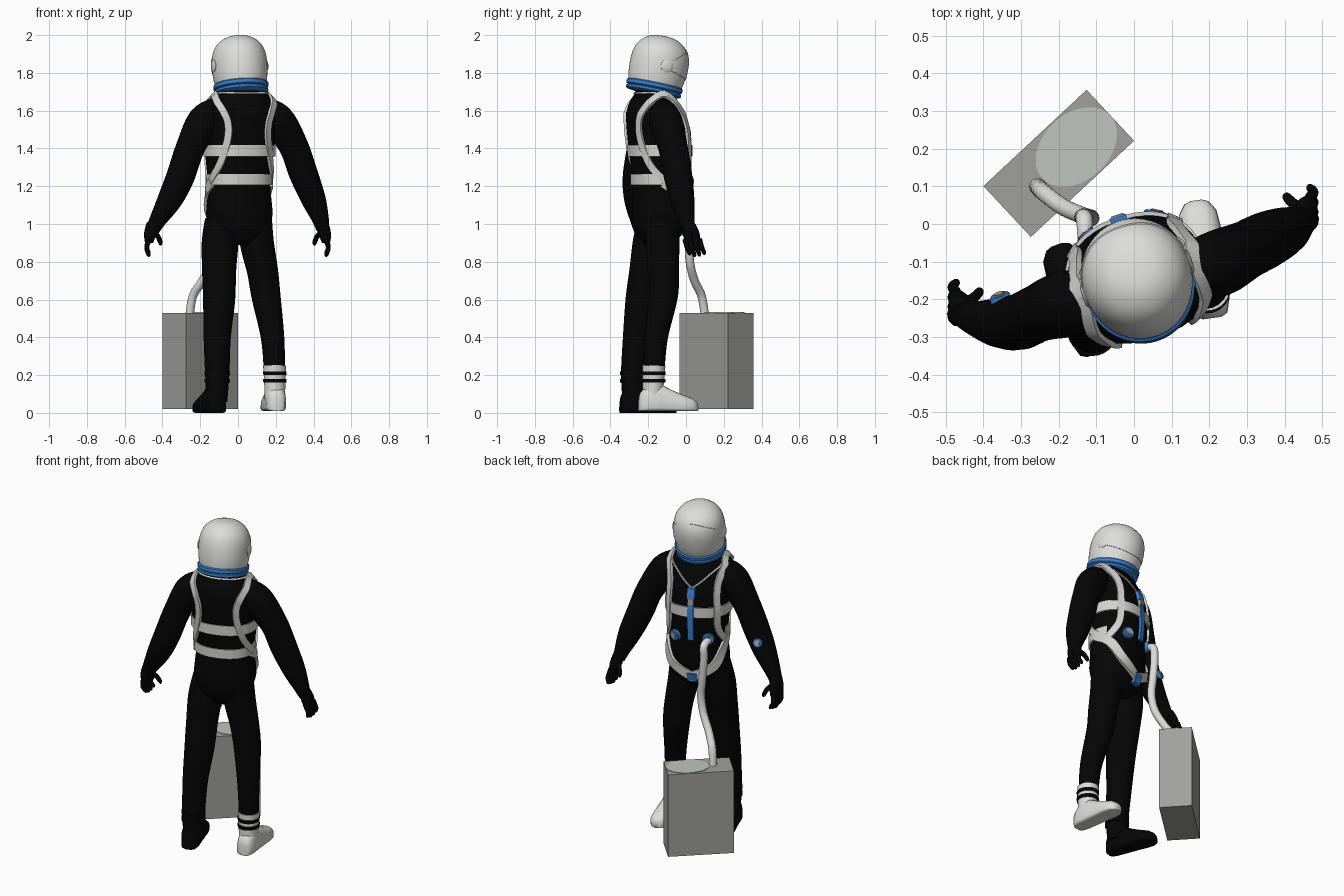
import bpy, bmesh, math
from math import sin, cos, pi, radians
from mathutils import Vector, Matrix

if "Cube" in bpy.data.objects:
    bpy.data.objects.remove(bpy.data.objects["Cube"])


def material(name, rgb):
    m = bpy.data.materials.new(name)
    m.diffuse_color = (*rgb, 1)
    m.use_nodes = True
    m.node_tree.nodes["Principled BSDF"].inputs["Base Color"].default_value = m.diffuse_color
    return m


BLACK = material("suit black", (0.0015, 0.0015, 0.0015))
WHITE = material("white", (0.72, 0.73, 0.70))
STRAP = material("strap white", (0.64, 0.64, 0.62))
BLUE = material("blue", (0.04, 0.22, 0.62))
GREY = material("box grey", (0.35, 0.35, 0.34))
PALE = material("lid pale grey", (0.52, 0.56, 0.52))
ORANGE = material("tan", (0.45, 0.30, 0.18))


def loft(name, rings, mat, angle=40):
    """Skin a list of equal-length closed rings, with capped ends."""
    bm = bmesh.new()
    vs = [[bm.verts.new(p) for p in ring] for ring in rings]
    n = len(vs[0])
    for a, b in zip(vs, vs[1:]):
        for i in range(n):
            bm.faces.new((a[i], a[(i + 1) % n], b[(i + 1) % n], b[i]))
    bm.faces.new(vs[0])
    bm.faces.new(vs[-1])
    bmesh.ops.recalc_face_normals(bm, faces=bm.faces)
    me = bpy.data.meshes.new(name)
    bm.to_mesh(me)
    bm.free()
    me.materials.append(mat)
    for p in me.polygons:
        p.use_smooth = True
    me.set_sharp_from_angle(angle=radians(angle))
    ob = bpy.data.objects.new(name, me)
    bpy.context.collection.objects.link(ob)
    return ob


def spline(pts, sub=6):
    """Catmull-Rom samples through points of any dimension."""
    p = [pts[0]] + list(pts) + [pts[-1]]
    out = []
    for k in range(1, len(p) - 2):
        for j in range(sub):
            t = j / sub
            out.append([0.5 * (2 * b + (c - a) * t + (2 * a - 5 * b + 4 * c - d) * t * t
                               + (3 * b - a - 3 * c + d) * t ** 3)
                        for a, b, c, d in zip(p[k - 1], p[k], p[k + 1], p[k + 2])])
    return out + [list(pts[-1])]


def tube(name, pts, mat, n=20, sub=6, ribs=0.0):
    """Round tube through (x, y, z, radius) points."""
    q = spline(pts, sub)
    c = [Vector(v[:3]) for v in q]
    s, rings = Vector((0.8, 0.6, 0.02)), []
    for i, v in enumerate(q):
        t = (c[min(i + 1, len(c) - 1)] - c[max(i - 1, 0)]).normalized()
        s = (s - t * s.dot(t)).normalized()
        w = t.cross(s)
        r = v[3] + ribs * (i % 2)
        rings.append([c[i] + r * (s * cos(2 * pi * k / n) + w * sin(2 * pi * k / n)) for k in range(n)])
    return loft(name, rings, mat)


def lathe(name, prof, mat, M, n=40, sy=1.0):
    return loft(name, [[M @ Vector((r * cos(2 * pi * k / n), sy * r * sin(2 * pi * k / n), h))
                        for k in range(n)] for r, h in prof], mat)


def facing(pos, normal):
    return Matrix.Translation(pos) @ Vector(normal).to_track_quat('Z', 'Y').to_matrix().to_4x4()


def dial(name, pos, normal, r=0.034):
    M = facing(pos, normal)
    lathe(name, [(r, -0.015), (r, 0.006), (r * 0.85, 0.011), (r * 0.6, 0.011)], BLUE, M, 24)
    lathe(name + "_rim", [(r * 0.58, 0), (r * 0.58, 0.013), (r * 0.4, 0.014)], ORANGE, M, 20)
    lathe(name + "_face", [(r * 0.46, 0), (r * 0.46, 0.016)], GREY, M, 20)


# ---- torso: rounded sections (z, forward shift, half width, half depth)
BODY = Matrix.Translation((0.01, -0.145, 0)) @ Matrix.Rotation(radians(18), 4, 'Z')
SEC = [(0.89, 0, 0.07, 0.07), (0.95, 0.005, 0.15, 0.12), (1.05, 0.008, 0.178, 0.142),
       (1.2, 0.012, 0.163, 0.143), (1.3, 0.012, 0.172, 0.152), (1.4, 0.006, 0.184, 0.158),
       (1.5, -0.006, 0.19, 0.156), (1.58, -0.02, 0.192, 0.146), (1.64, -0.027, 0.182, 0.122),
       (1.69, -0.024, 0.142, 0.096), (1.75, -0.015, 0.10, 0.09)]


def section(z):
    for a, b in zip(SEC, SEC[1:]):
        if z <= b[0]:
            break
    t = (z - a[0]) / (b[0] - a[0])
    return [p + (q - p) * t for p, q in zip(a, b)][1:]


def skin(phi, z, off=0.0):
    """World point on the torso and its outward direction; phi 90 is the chest."""
    cv, a, b = section(z)
    c, s = [math.copysign(abs(f) ** 0.88, f) for f in (cos(radians(phi)), sin(radians(phi)))]
    nrm = Vector((c / a, s / b, 0)).normalized()
    if z > 1.58:
        nrm = (nrm + Vector((0, 0, (z - 1.58) * 9))).normalized()
    p = Vector((a * c, cv + b * s, z)) + nrm * off
    return BODY @ p, BODY.to_3x3() @ nrm


def ribbon(name, path, width, mat, out=0.008, sub=8):
    """Flat strap lying on the torso along (phi, z) points."""
    q = [skin(*v) for v in spline(path, sub)]
    rings = []
    for i, (p, n) in enumerate(q):
        t = (q[min(i + 1, len(q) - 1)][0] - q[max(i - 1, 0)][0]).normalized()
        s = n.cross(t).normalized() * width / 2
        rings.append([p - s - n * 0.01, p + s - n * 0.01, p + s + n * out, p - s + n * out])
    loft(name, rings, mat)


loft("torso", [[skin(k * 10, 0.89 + 0.86 * i / 36)[0] for k in range(36)] for i in range(37)], BLACK, 60)

# ---- arms and legs
tube("left_arm", [(-0.09, -0.19, 1.625, 0.055), (-0.175, -0.21, 1.55, 0.088), (-0.25, -0.235, 1.41, 0.077),
                  (-0.305, -0.26, 1.25, 0.075), (-0.36, -0.262, 1.13, 0.066),
                  (-0.425, -0.25, 1.02, 0.045), (-0.455, -0.24, 0.96, 0.034)], BLACK)
tube("right_arm", [(0.13, -0.13, 1.625, 0.055), (0.21, -0.11, 1.55, 0.088), (0.295, -0.07, 1.41, 0.078),
                   (0.345, -0.045, 1.27, 0.076), (0.40, -0.02, 1.13, 0.065),
                   (0.435, 0.0, 1.03, 0.046), (0.45, 0.015, 0.97, 0.034)], BLACK)
tube("left_leg", [(-0.085, -0.165, 1.02, 0.09), (-0.095, -0.185, 0.9, 0.097), (-0.10, -0.21, 0.75, 0.09),
                  (-0.10, -0.235, 0.6, 0.085), (-0.11, -0.262, 0.4, 0.072), (-0.11, -0.28, 0.2, 0.064),
                  (-0.112, -0.28, 0.06, 0.055)], BLACK)
tube("right_leg", [(0.09, -0.13, 1.02, 0.09), (0.10, -0.125, 0.9, 0.09), (0.13, -0.12, 0.75, 0.082),
                   (0.148, -0.12, 0.62, 0.077), (0.183, -0.158, 0.4, 0.062), (0.193, -0.17, 0.22, 0.056)], BLACK)


def hand(side, x, y, z, sx):
    """Glove hanging from the wrist with four fingers and a thumb."""
    def seg(part, pts):
        tube(side + part, [(x + sx * a, y + b, z + c, r) for a, b, c, r in pts], BLACK, 10, 4)
    seg("_palm_back", [(0, -0.002, 0.03, 0.03), (0.012, 0.0, -0.02, 0.03), (0.018, 0.005, -0.065, 0.022)])
    seg("_palm_front", [(0, 0.005, 0.03, 0.03), (0.008, 0.03, -0.02, 0.03), (0.015, 0.045, -0.065, 0.022)])
    for i in range(4):
        f = 0.026 * i
        tip = -0.145 + 0.008 * abs(i - 1.3)
        seg("_finger", [(0.018, -0.018 + f, -0.05, 0.014), (0.028, -0.006 + f, -0.095, 0.013),
                        (0.018, 0.006 + f, tip + 0.01, 0.011), (0.013, 0.008 + f, tip, 0.005)])
    seg("_thumb", [(0, 0.02, -0.01, 0.019), (-0.03, 0.045, -0.035, 0.014),
                   (-0.044, 0.06, -0.068, 0.012), (-0.044, 0.063, -0.083, 0.005)])


hand("right", 0.45, 0.012, 0.97, 1)
hand("left", -0.455, -0.24, 0.97, -1)


# ---- shoes: flat-bottomed sections from heel to toe
def shoe(name, heel, toe, z0, mat):
    h, d = Vector((*heel, z0)), Vector((*toe, 0)) - Vector((*heel, 0))
    side = Vector((d.y, -d.x, 0)).normalized()
    rings = []
    for t, w, ht in [(0, 0.025, 0.07), (0.03, 0.042, 0.10), (0.15, 0.053, 0.14), (0.35, 0.054, 0.145),
                     (0.55, 0.054, 0.112), (0.75, 0.056, 0.085), (0.9, 0.05, 0.068),
                     (0.98, 0.032, 0.05), (1, 0.015, 0.035)]:
        ring = []
        for k in range(20):
            a = 2 * pi * k / 20
            e = 0.8 if sin(a) > 0 else 0.35
            cx, sz = [math.copysign(abs(f) ** e, f) for f in (cos(a), sin(a))]
            ring.append(h + d * t + side * w * cx + Vector((0, 0, ht * (0.35 + (0.65 if sz > 0 else 0.35) * sz))))
        rings.append(ring)
    loft(name, rings, mat, 50)


shoe("left_shoe", (-0.10, -0.345), (-0.205, -0.055), 0.0, BLACK)
shoe("right_boot", (0.208, -0.25), (0.165, 0.063), 0.01, WHITE)
tube("right_boot_shaft", [(0.195, -0.178, 0.06, 0.053), (0.195, -0.174, 0.15, 0.056),
                          (0.194, -0.17, 0.25, 0.061)], WHITE, 28)
for cx, cy, mat_r in [(0.195, -0.173, 0.058), (-0.11, -0.28, 0.064)]:
    for z in (0.17, 0.21):
        lathe("ankle_band", [(mat_r - 0.01, -0.01), (mat_r + 0.003, -0.01), (mat_r + 0.004, 0.01),
                             (mat_r - 0.01, 0.01)], BLACK, Matrix.Translation((cx, cy, z)), 28, 1.04)

# ---- helmet, tilted slightly forward
HEAD = (Matrix.Translation((0.015, -0.165, 1.738)) @ Matrix.Rotation(radians(18), 4, 'Z')
        @ Matrix.Rotation(radians(-12), 4, 'X'))
DOME = [[0.134, -0.005], [0.141, 0.03], [0.145, 0.07], [0.146, 0.11], [0.143, 0.15], [0.132, 0.19],
        [0.110, 0.223], [0.076, 0.248], [0.04, 0.259], [0.002, 0.262]]
DOME = spline(DOME, 3)
lathe("helmet", DOME, WHITE, HEAD, 48, 1.06)
lathe("neck_ring", [(0.11, -0.05), (0.136, -0.046), (0.143, -0.04), (0.143, -0.028), (0.136, -0.024),
                    (0.145, -0.018), (0.146, 0.0), (0.14, 0.006), (0.12, 0.006)], BLUE, HEAD, 48, 1.04)


def dome_point(a, h, off):
    for (r0, h0), (r1, h1) in zip(DOME, DOME[1:]):
        if h <= h1:
            break
    r = r0 + (r1 - r0) * (h - h0) / (h1 - h0) + off
    return HEAD @ Vector((r * sin(a), 1.06 * r * cos(a), h))


# visor shell hinged at both sides
shell = []
for i in range(-20, 21):
    a = radians(i * 4.4)
    lo, hi = 0.085 - 0.03 * cos(a), 0.12 + 0.098 * cos(a)
    hs = [lo + (hi - lo) * k / 10 for k in range(11)]
    shell.append([dome_point(a, h, 0.003) for h in hs] + [dome_point(a, h, -0.004) for h in reversed(hs)])
loft("visor", shell, WHITE)
for s in (1, -1):
    M = HEAD @ Matrix.Translation((s * 0.144, 0, 0.1)) @ Matrix.Rotation(s * pi / 2, 4, 'Y')
    lathe("visor_hinge", [(0.034, -0.02), (0.034, 0.002), (0.026, 0.008), (0.01, 0.009)], WHITE, M, 24)

# ---- harness
ribbon("chest_belt", [(a, 1.388) for a in range(0, 361, 30)], 0.062, STRAP)
ribbon("waist_belt", [(a, 1.235) for a in range(170, 371, 25)], 0.058, STRAP)
for side, flip in (("right", lambda p: p), ("left", lambda p: [(180 - a, z) for a, z in p])):
    ribbon(side + "_back_strap", flip([(8, 1.685), (-12, 1.675), (-38, 1.63), (-56, 1.55), (-56, 1.44),
                                       (-38, 1.31), (0, 1.2)]), 0.038, STRAP, 0.012)
    ribbon(side + "_front_strap", flip([(-8, 1.685), (12, 1.675), (30, 1.64), (46, 1.56), (44, 1.42),
                                        (36, 1.28), (14, 1.2)]), 0.04, STRAP, 0.012)
    ribbon(side + "_hip_strap", flip([(-12, 1.22), (20, 1.15), (50, 1.05), (92, 0.978)]), 0.056, STRAP, 0.014)
ribbon("neck_cord", [(90, 1.53), (62, 1.61), (30, 1.66), (0, 1.688), (-90, 1.69), (-180, 1.688),
                     (-210, 1.66), (-242, 1.61), (-270, 1.53)], 0.008, STRAP, 0.006)
ribbon("chest_strap", [(90, 1.45), (90, 1.3), (90, 1.215)], 0.034, BLUE, 0.014)
ribbon("chest_clip", [(90, 1.53), (90, 1.47)], 0.045, BLUE, 0.02)
ribbon("clip_buckle", [(90, 1.47), (90, 1.44)], 0.034, ORANGE, 0.02)
ribbon("crotch_patch", [(90, 1.0), (90, 0.94)], 0.055, BLUE, 0.02)

# ---- dials and hose
for nm, phi in (("right_valve", 58), ("left_valve", 122)):
    p, nrm = skin(phi, 1.225, 0.008)
    dial(nm, p, nrm)
dial("forearm_gauge", (-0.355, -0.198, 1.20), (-0.3, 0.85, 0.3), 0.028)
p, nrm = skin(122, 1.22, 0.01)
tube("hose", [(*p, 0.02), (-0.132, 0.012, 1.20, 0.022), (-0.136, 0.018, 1.13, 0.022), (-0.125, 0.018, 1.0, 0.022),
              (-0.115, 0.016, 0.89, 0.022), (-0.135, 0.022, 0.79, 0.022), (-0.188, 0.045, 0.70, 0.022),
              (-0.238, 0.082, 0.62, 0.022), (-0.256, 0.10, 0.52, 0.022)], WHITE, 16, 10, 0.001)

# ---- carried box with an oval lid
BOX = Matrix.Translation((-0.2, 0.161, 0)) @ Matrix.Rotation(radians(43), 4, 'Z')
loft("life_support_box", [[BOX @ Vector((x * 0.1875, y * 0.0925, z)) for x, y in
                           ((-1, -1), (1, -1), (1, 1), (-1, 1))] for z in (0.02, 0.53)], GREY)
loft("oval_lid", [[BOX @ Vector((0.064 + 0.123 * cos(pi * k / 20), 0.088 * sin(pi * k / 20), z))
                   for k in range(40)] for z in (0.525, 0.533)], PALE)
